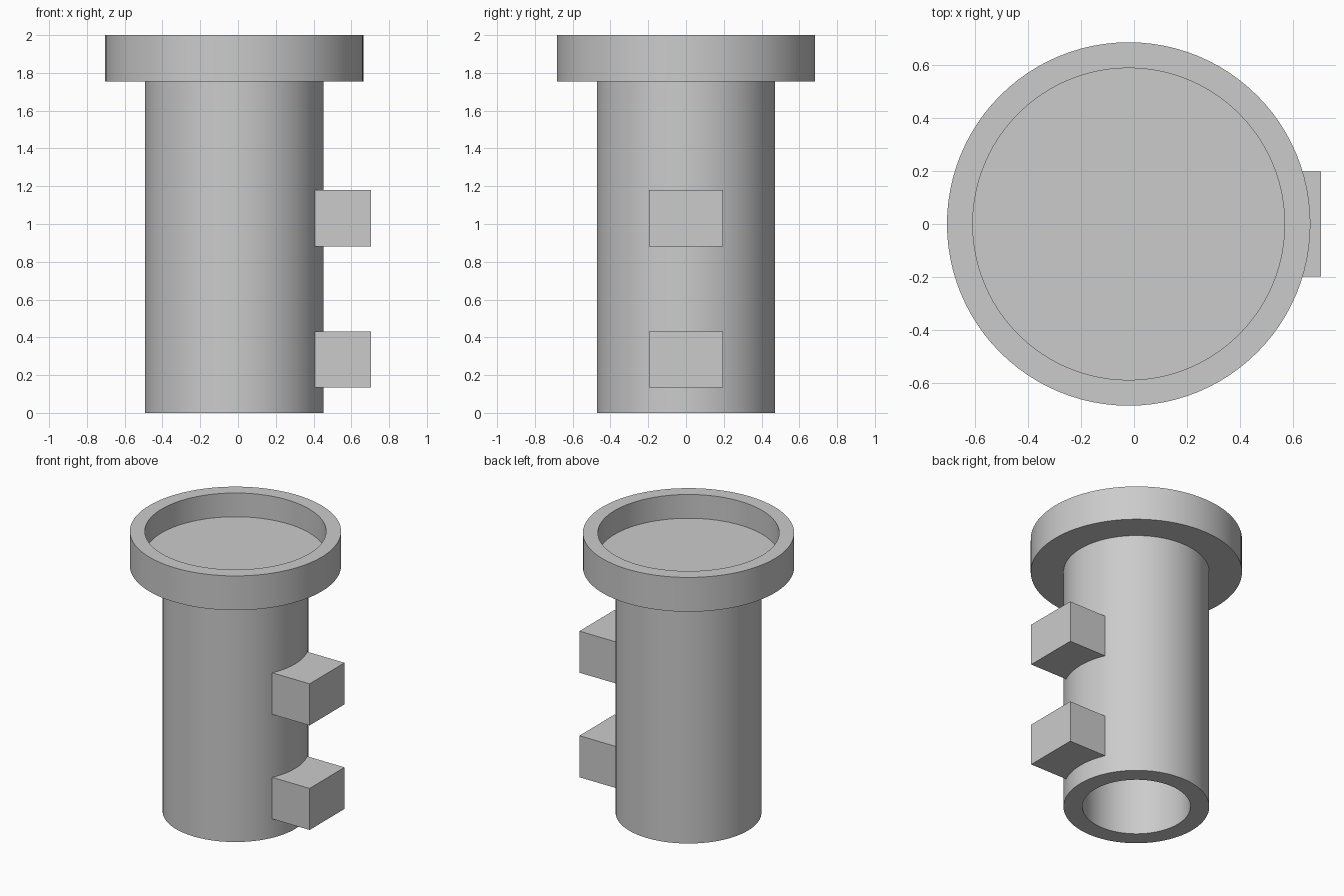
import bpy, bmesh, math

cube = bpy.data.objects.get("Cube")
if cube:
    bpy.data.objects.remove(cube, do_unlink=True)

AXIS_X = -0.02
SEGMENTS = 96

grey = bpy.data.materials.new("plain grey")
grey.use_nodes = True
grey.diffuse_color = (0.6, 0.6, 0.6, 1)
grey.node_tree.nodes["Principled BSDF"].inputs["Base Color"].default_value = (0.6, 0.6, 0.6, 1)


def add_object(name, bm):
    bmesh.ops.recalc_face_normals(bm, faces=bm.faces)
    mesh = bpy.data.meshes.new(name)
    bm.to_mesh(mesh)
    bm.free()
    mesh.materials.append(grey)
    obj = bpy.data.objects.new(name, mesh)
    bpy.context.collection.objects.link(obj)
    return obj


def lathe(name, profile):
    """Revolve a radius/height profile around the vertical axis."""
    bm = bmesh.new()
    verts = [bm.verts.new((AXIS_X + r, 0, z)) for r, z in profile]
    edges = [bm.edges.new(pair) for pair in zip(verts, verts[1:])]
    bmesh.ops.spin(bm, geom=verts + edges, cent=(AXIS_X, 0, 0), axis=(0, 0, 1),
                   angle=math.tau, steps=SEGMENTS, use_duplicate=False)
    bmesh.ops.remove_doubles(bm, verts=bm.verts, dist=0.0001)
    return add_object(name, bm)


def box(name, low, high):
    bm = bmesh.new()
    bmesh.ops.create_cube(bm, size=1)
    for v in bm.verts:
        v.co = [(a + b) / 2 + c * (b - a) for a, b, c in zip(low, high, v.co)]
    return add_object(name, bm)


# Hollow tube with a flange, a shallow cup on top and a blind bore below
body = lathe("flanged_tube", [
    (0, 1.755), (0.35, 1.755), (0.35, 0), (0.472, 0), (0.472, 1.755),
    (0.684, 1.755), (0.684, 2), (0.587, 2), (0.587, 1.83), (0, 1.83)])

# Two side lugs fused into the tube wall
bpy.context.view_layer.objects.active = body
body.select_set(True)
for name, bottom in (("lower_lug", 0.135), ("upper_lug", 0.882)):
    lug = box(name, (0.39, -0.197, bottom), (0.704, 0.197, bottom + 0.297))
    fuse = body.modifiers.new(name, 'BOOLEAN')
    fuse.operation = 'UNION'
    fuse.solver = 'EXACT'
    fuse.object = lug
    bpy.ops.object.modifier_apply(modifier=fuse.name)
    bpy.data.objects.remove(lug, do_unlink=True)

bpy.ops.object.shade_smooth_by_angle(angle=math.radians(30))
